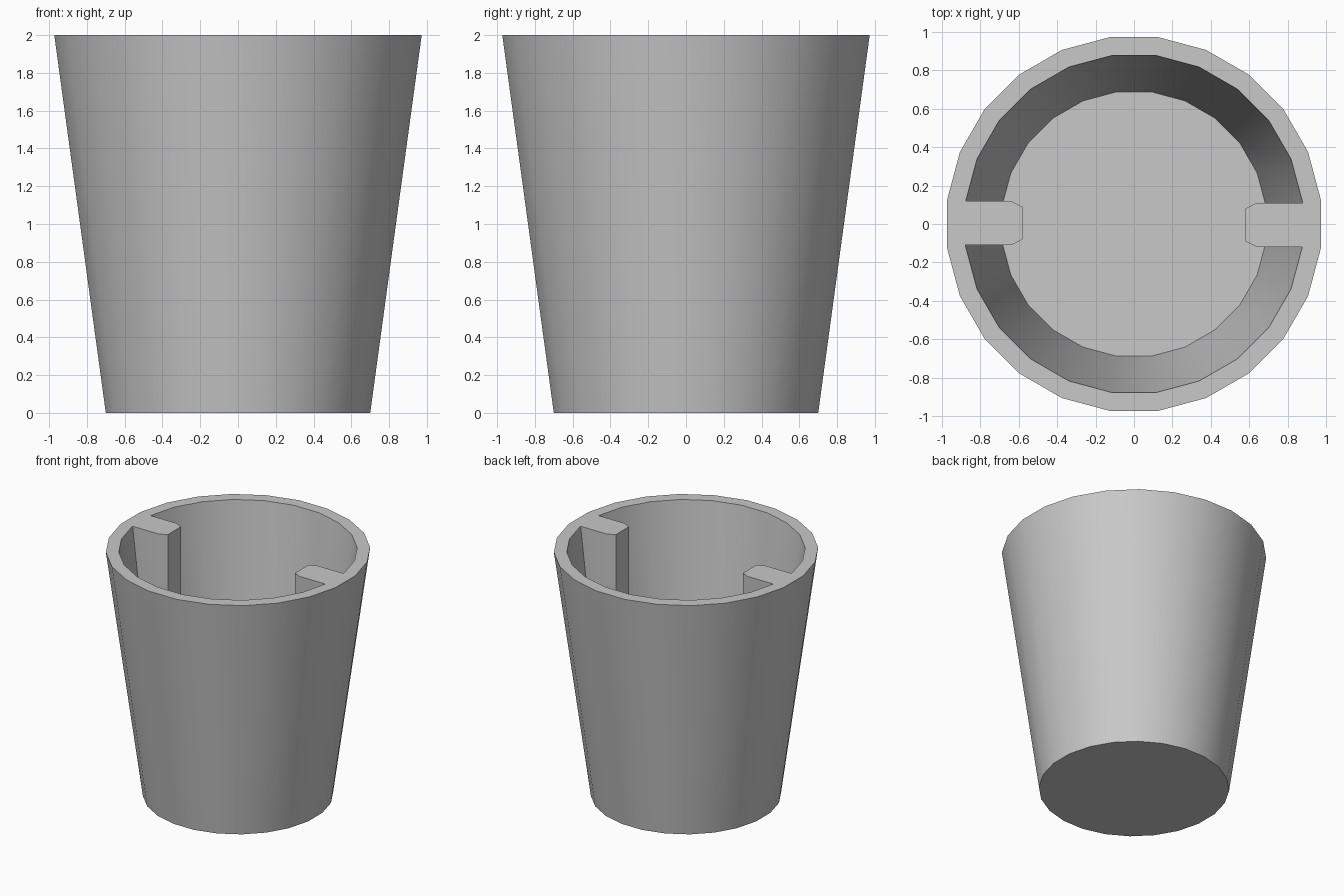
import bpy
import bmesh
import math

if "Cube" in bpy.data.objects:
    bpy.data.objects.remove(bpy.data.objects["Cube"], do_unlink=True)

grey = bpy.data.materials.new("light grey")
grey.use_nodes = True
GREY = (0.58, 0.58, 0.58, 1)
grey.diffuse_color = GREY
grey.node_tree.nodes["Principled BSDF"].inputs["Base Color"].default_value = GREY

SIDES = 24
HEIGHT = 2.0
FLOOR = 0.42


def add_object(name, bm):
    bmesh.ops.recalc_face_normals(bm, faces=bm.faces)
    mesh = bpy.data.meshes.new(name)
    bm.to_mesh(mesh)
    bm.free()
    mesh.materials.append(grey)
    obj = bpy.data.objects.new(name, mesh)
    bpy.context.collection.objects.link(obj)
    return obj


def ring(bm, radius, z):
    step = 2 * math.pi / SIDES
    return [bm.verts.new((radius * math.cos((i + 0.5) * step),
                          radius * math.sin((i + 0.5) * step), z))
            for i in range(SIDES)]


def bridge(bm, a, b):
    for i in range(len(a)):
        j = (i + 1) % len(a)
        bm.faces.new((a[i], a[j], b[j], b[i]))


# Tapered cup: outer wall, rim, inner wall and floor
bm = bmesh.new()
profile = [(0.706, 0), (0.981, HEIGHT), (0.885, HEIGHT), (0.694, FLOOR)]
rings = [ring(bm, r, z) for r, z in profile]
for lower, upper in zip(rings, rings[1:]):
    bridge(bm, lower, upper)
bm.faces.new(rings[0])
bm.faces.new(rings[-1])
cup = add_object("cup", bm)


# Upright ribs with chamfered noses, their backs sunk into the wall
def add_rib(name, side):
    bm = bmesh.new()
    levels = []
    for z, back in ((FLOOR - 0.1, 0.71), (HEIGHT, 0.92)):
        outline = [(back, -0.12), (0.64, -0.12), (0.58, -0.09),
                   (0.58, 0.08), (0.64, 0.11), (back, 0.11)]
        levels.append([bm.verts.new((side * x, side * y, z)) for x, y in outline])
    bridge(bm, *levels)
    for level in levels:
        bm.faces.new(level)
    return add_object(name, bm)


# Join each rib into the cup so the rim is one flat surface
bpy.context.view_layer.objects.active = cup
for name, side in (("left_rib", 1), ("right_rib", -1)):
    rib = add_rib(name, side)
    union = cup.modifiers.new(name, "BOOLEAN")
    union.operation = "UNION"
    union.solver = "EXACT"
    union.object = rib
    bpy.ops.object.modifier_apply(modifier=union.name)
    bpy.data.objects.remove(rib, do_unlink=True)

bpy.ops.object.select_all(action="DESELECT")
cup.select_set(True)
bpy.ops.object.shade_smooth_by_angle(angle=math.radians(30))
